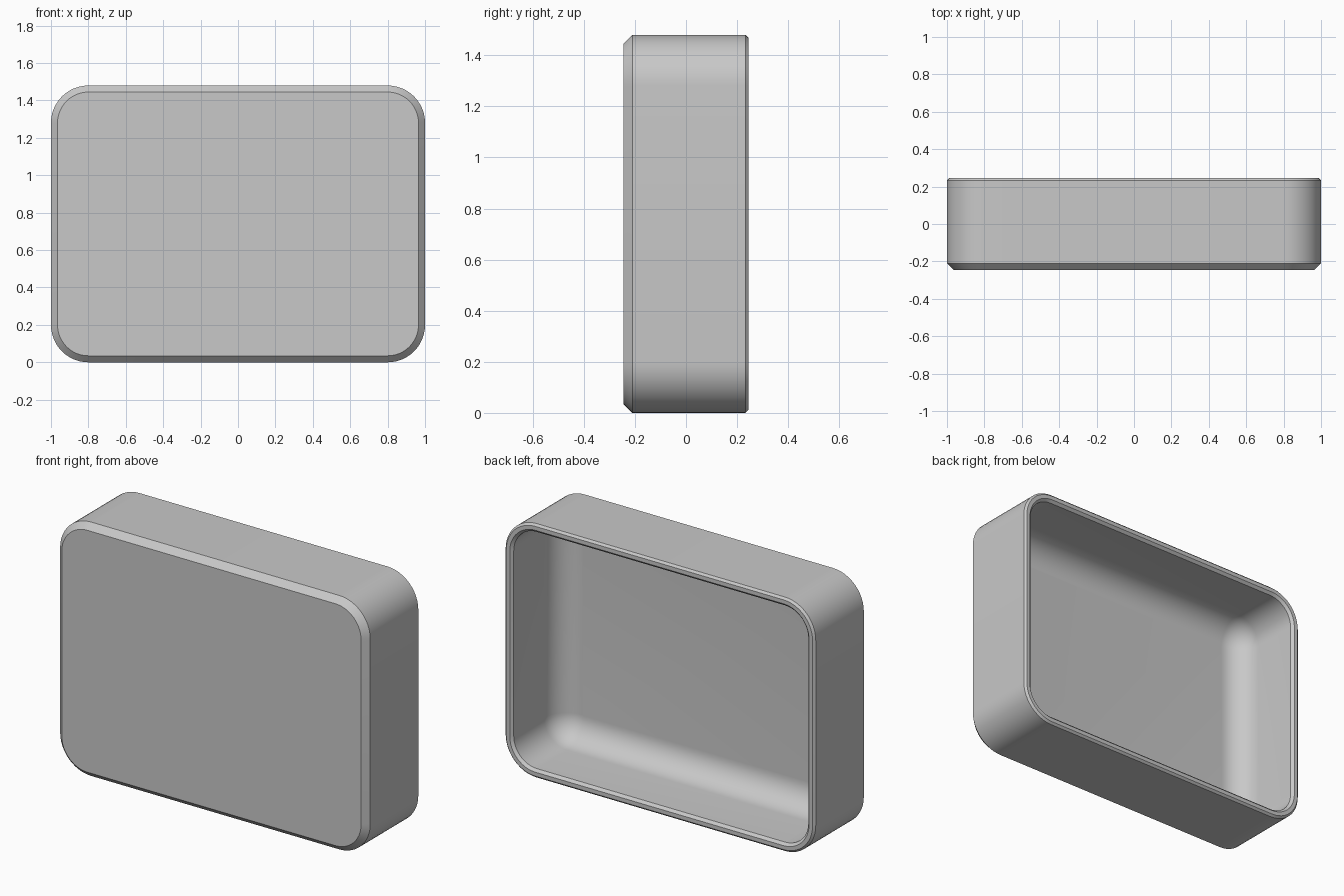
import bpy, bmesh, math

old = bpy.data.objects.get("Cube")
if old:
    bpy.data.objects.remove(old, do_unlink=True)

# Overall sizes
WIDTH, HEIGHT, DEPTH = 2.0, 1.48, 0.49
CORNER, WALL, FLOOR_Y, FILLET = 0.20, 0.05, -0.195, 0.145
STEPS = 12
BACK = DEPTH / 2

grey = bpy.data.materials.new("plain_grey")
grey.use_nodes = True
colour = (0.58, 0.58, 0.58, 1)
grey.diffuse_color = colour
grey.node_tree.nodes["Principled BSDF"].inputs["Base Color"].default_value = colour


def rounded_ring(bm, inset, y):
    """Rounded rectangle in the xz plane, inset from the outer wall."""
    radius = CORNER - inset
    cx, cz = WIDTH / 2 - CORNER, HEIGHT / 2 - CORNER
    ring = []
    for quarter, (sx, sz) in enumerate(((1, 1), (-1, 1), (-1, -1), (1, -1))):
        for i in range(STEPS + 1):
            a = (quarter + i / STEPS) * math.pi / 2
            ring.append(bm.verts.new((sx * cx + radius * math.cos(a), y,
                                      HEIGHT / 2 + sz * cz + radius * math.sin(a))))
    return ring


# Wall section as (inset, y): front bevel, outer wall, rim, inner wall, floor fillet
section = [(0.035, -BACK), (0, -BACK + 0.035), (0, BACK - 0.012), (0.012, BACK),
           (WALL - 0.015, BACK), (WALL, BACK - 0.015)]
for i in range(STEPS + 1):
    a = i / STEPS * math.pi / 2
    section.append((WALL + FILLET * (1 - math.cos(a)),
                    FLOOR_Y + FILLET * (1 - math.sin(a))))

# Loft the section into an open shell
bm = bmesh.new()
rings = [rounded_ring(bm, inset, y) for inset, y in section]
for r0, r1 in zip(rings, rings[1:]):
    n = len(r0)
    for i in range(n):
        j = (i + 1) % n
        bm.faces.new((r0[i], r0[j], r1[j], r1[i]))
bm.faces.new(rings[0])
bm.faces.new(rings[-1])
bmesh.ops.recalc_face_normals(bm, faces=bm.faces)

mesh = bpy.data.meshes.new("hollow_case")
bm.to_mesh(mesh)
bm.free()
mesh.materials.append(grey)
case = bpy.data.objects.new("hollow_case", mesh)
bpy.context.collection.objects.link(case)
bpy.context.view_layer.objects.active = case
case.select_set(True)
bpy.ops.object.shade_smooth_by_angle(angle=math.radians(30))
